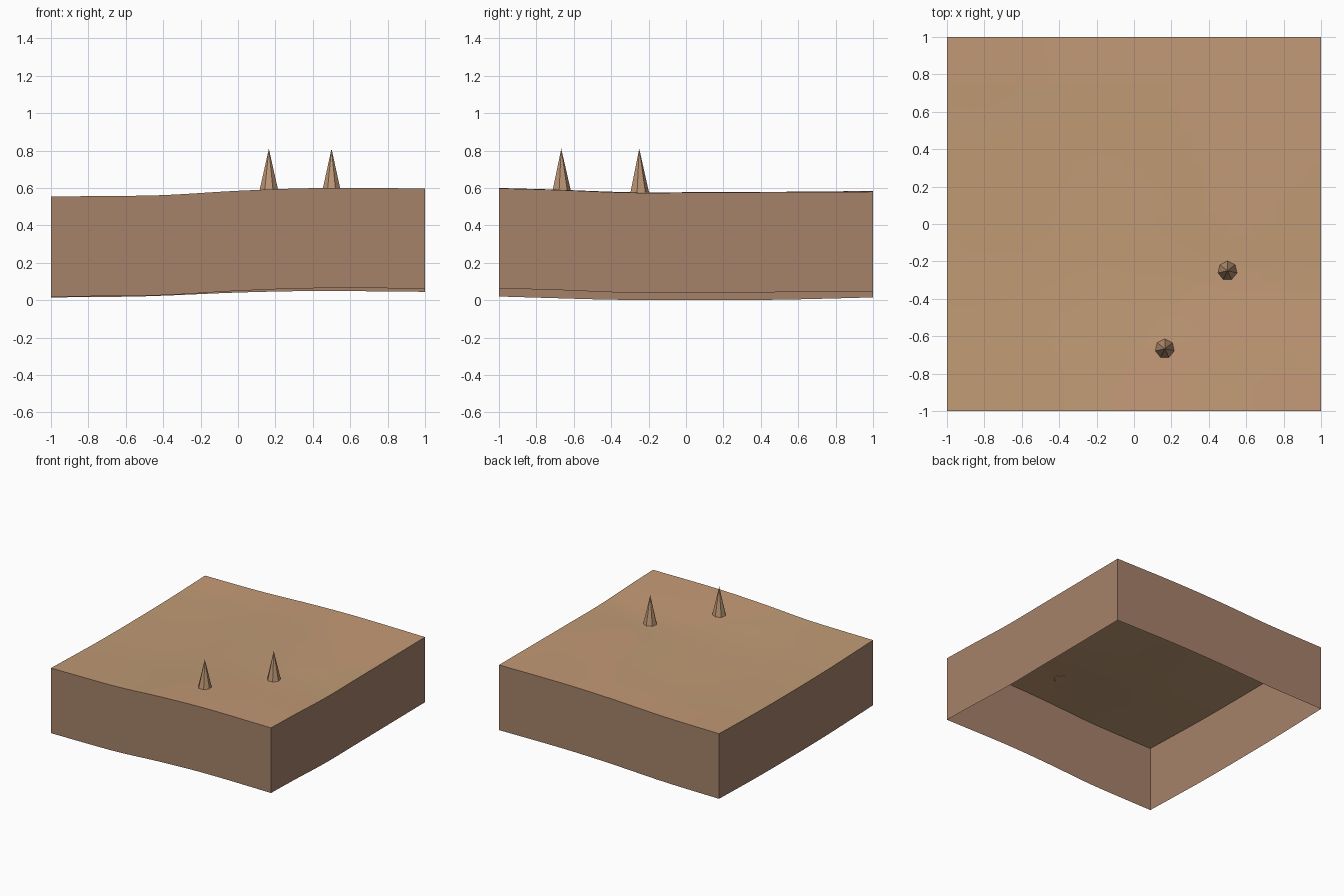
import bpy, bmesh, math

old = bpy.data.objects.get("Cube")
if old:
    bpy.data.objects.remove(old, do_unlink=True)


def material(name, rgb):
    linear = [((c / 255 + 0.055) / 1.055) ** 2.4 for c in rgb] + [1]
    mat = bpy.data.materials.new(name)
    mat.use_nodes = True
    mat.diffuse_color = linear
    mat.node_tree.nodes["Principled BSDF"].inputs["Base Color"].default_value = linear
    return mat


sand = material("sand", (192, 155, 117))
warm_sand = material("warm sand", (196, 154, 118))
earth = material("earth brown", (166, 130, 106))
spike_tan = material("spike tan", (190, 151, 118))

DEPTH = 0.535   # height of the side walls
CELLS = 32      # grid cells along each side

# Height profiles of the four borders, measured at the wall foot
FRONT = [(-1, .02), (-.7, .022), (-.4, .027), (0, .05), (.4, .064), (1, .063)]
BACK = [(-1, .015), (-.5, .021), (0, .041), (.4, .049), (1, .045)]
LEFT_X = [(-1, .02), (-.7, .011), (-.4, .003), (0, 0), (.5, .003), (1, .015)]
RIGHT_X = [(-1, .063), (-.7, .055), (-.3, .04), (.1, .041), (1, .045)]


def profile(points, t):
    """Smooth curve through the points."""
    n = len(points)

    def slope(i):
        a, b = points[max(i - 1, 0)], points[min(i + 1, n - 1)]
        return (b[1] - a[1]) / (b[0] - a[0])

    for i in range(n - 1):
        (t0, z0), (t1, z1) = points[i], points[i + 1]
        if t <= t1 or i == n - 2:
            h = t1 - t0
            u = (t - t0) / h
            return ((1 + 2 * u) * (1 - u) ** 2 * z0 + u * (1 - u) ** 2 * h * slope(i)
                    + u * u * (3 - 2 * u) * z1 + u * u * (u - 1) * h * slope(i + 1))


def ground(x, y):
    """Blend the four border profiles over the whole tile."""
    u, v = (x + 1) / 2, (y + 1) / 2
    across = (1 - u) * profile(LEFT_X, y) + u * profile(RIGHT_X, y)
    along = (1 - v) * profile(FRONT, x) + v * profile(BACK, x)
    corners = ((1 - u) * (1 - v) * FRONT[0][1] + u * (1 - v) * FRONT[-1][1]
               + (1 - u) * v * BACK[0][1] + u * v * BACK[-1][1])
    return across + along - corners


def finish(bm, name, mats):
    mesh = bpy.data.meshes.new(name)
    bm.to_mesh(mesh)
    bm.free()
    for mat in mats:
        mesh.materials.append(mat)
    obj = bpy.data.objects.new(name, mesh)
    bpy.context.collection.objects.link(obj)
    return obj


# Rolling ground surface
bm = bmesh.new()
bmesh.ops.create_grid(bm, x_segments=CELLS, y_segments=CELLS, size=1)
for v in bm.verts:
    v.co.z = ground(v.co.x, v.co.y) + DEPTH
for f in bm.faces:
    f.smooth = True
    c = f.calc_center_median()
    f.material_index = int(c.z > 0.577 or c.y > 0.74)
finish(bm, "ground_surface", [sand, warm_sand])

# Open-bottomed side walls that follow the ground border
bm = bmesh.new()
steps = [-1 + 2 * i / CELLS for i in range(CELLS)]
border = ([(t, -1) for t in steps] + [(1, t) for t in steps]
          + [(-t, 1) for t in steps] + [(-1, -t) for t in steps])
foot = [bm.verts.new((x, y, ground(x, y))) for x, y in border]
rim = [bm.verts.new((x, y, ground(x, y) + DEPTH)) for x, y in border]
for i in range(len(border)):
    j = (i + 1) % len(border)
    bm.faces.new((foot[i], foot[j], rim[j], rim[i]))
finish(bm, "side_walls", [earth])

# Two seven-sided spikes, each with a corner towards the back
for name, x, y in (("front_spike", .165, -.667), ("rear_spike", .5, -.25)):
    base = ground(x, y) + DEPTH - 0.004
    bm = bmesh.new()
    ring = []
    for k in range(7):
        a = math.pi / 2 + k * math.tau / 7
        ring.append(bm.verts.new((x + .053 * math.cos(a), y + .053 * math.sin(a), base)))
    tip = bm.verts.new((x, y, .81))
    for k in range(7):
        bm.faces.new((ring[k], ring[(k + 1) % 7], tip))
    bm.faces.new(ring[::-1])
    finish(bm, name, [spike_tan])
